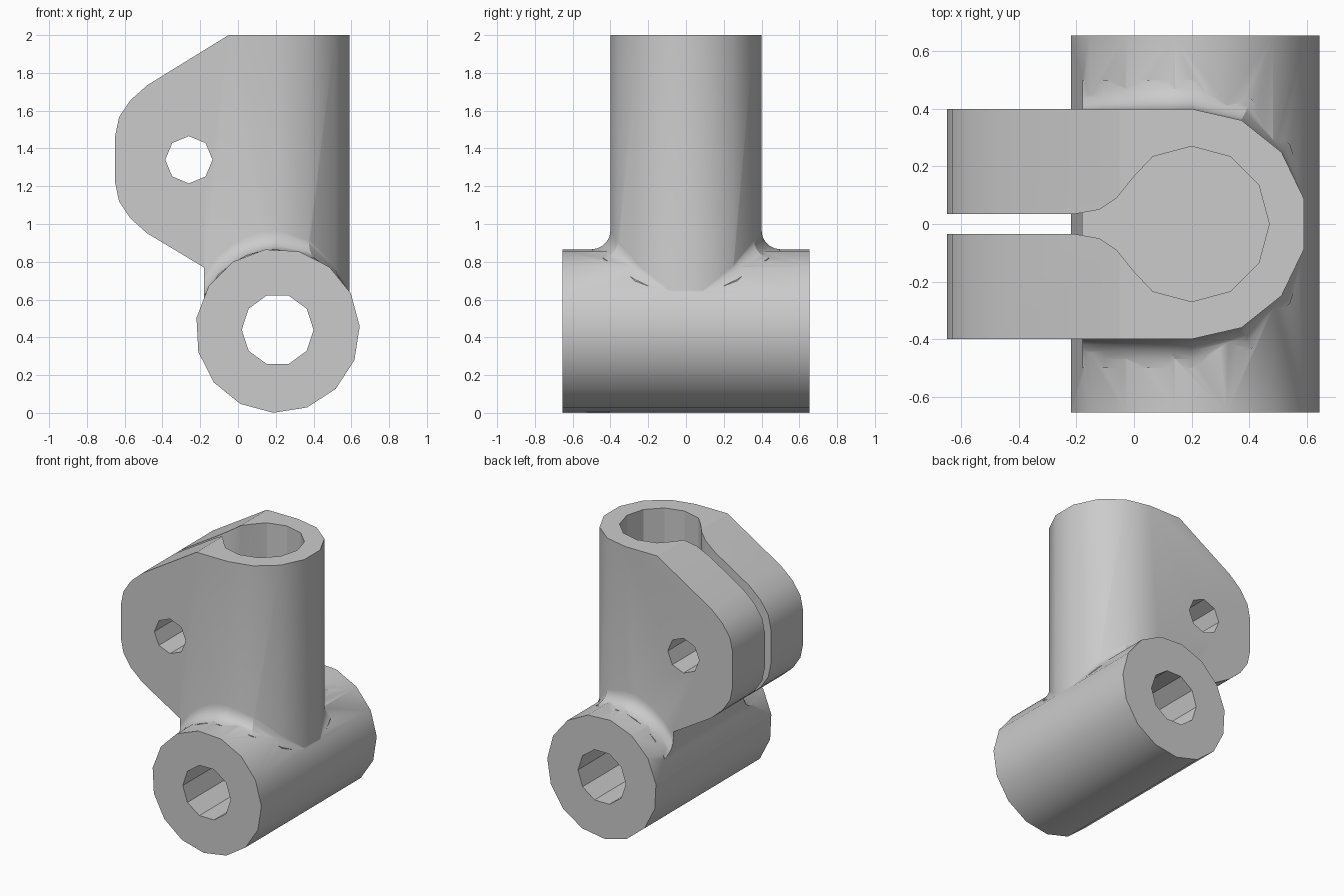
import bpy, bmesh
from math import sin, cos, pi, radians, sqrt

cube = bpy.data.objects.get("Cube")
if cube:
    bpy.data.objects.remove(cube, do_unlink=True)

steel = bpy.data.materials.new("plain_grey")
steel.use_nodes = True
steel.diffuse_color = (0.6, 0.6, 0.6, 1)
steel.node_tree.nodes["Principled BSDF"].inputs["Base Color"].default_value = (0.6, 0.6, 0.6, 1)

BX, BZ, BR = 0.21, 0.435, 0.435   # barrel axis and radius
UX, UR = 0.2, 0.4                 # upright axis and radius
FLOOR = 0.75                      # bottom of bore and slot


def finish(name, bm):
    bmesh.ops.recalc_face_normals(bm, faces=bm.faces)
    mesh = bpy.data.meshes.new(name)
    bm.to_mesh(mesh)
    bm.free()
    mesh.materials.append(steel)
    ob = bpy.data.objects.new(name, mesh)
    bpy.context.collection.objects.link(ob)
    return ob


def prism(name, pts, axis, lo, hi):
    """Extrude a 2D outline along y (points are x, z) or z (points are x, y)."""
    bm = bmesh.new()
    place = (lambda a, b, h: (a, h, b)) if axis == "y" else (lambda a, b, h: (a, b, h))
    rings = [[bm.verts.new(place(a, b, h)) for a, b in pts] for h in (lo, hi)]
    for ring in rings:
        bm.faces.new(ring)
    n = len(pts)
    for i in range(n):
        j = (i + 1) % n
        bm.faces.new((rings[0][i], rings[0][j], rings[1][j], rings[1][i]))
    return finish(name, bm)


def circle(cx, cy, r, n, start=0.0):
    return [(cx + r * cos(radians(start) + 2 * pi * i / n),
             cy + r * sin(radians(start) + 2 * pi * i / n)) for i in range(n)]


def combine(target, other, operation):
    mod = target.modifiers.new(operation.lower(), "BOOLEAN")
    mod.operation = operation
    mod.solver = "EXACT"
    mod.object = other
    bpy.context.view_layer.objects.active = target
    bpy.ops.object.modifier_apply(modifier=mod.name)
    bpy.data.objects.remove(other, do_unlink=True)


def barrel_top(x):
    d = min(abs(x - BX), BR - 0.01)
    return BZ + sqrt((BR - 0.004) ** 2 - d * d)


# Upright: rounded plan outline trimmed by the ear profile
arc = [(UX + UR * cos(pi / 2 - pi * i / 7), UR * sin(pi / 2 - pi * i / 7)) for i in range(8)]
bracket = prism("clamp_bracket", [(-0.65, 0.4)] + arc + [(-0.65, -0.4)], "z", 0.45, 2.0)
ear_low = [(-0.48, 0.95), (-0.57, 1.03), (-0.63, 1.12), (-0.655, 1.24)]
ear_high = [(x, 2.685 - z) for x, z in reversed(ear_low)]
profile = [(0.8, 0.4), (-0.18, 0.4), (-0.18, 0.77)] + ear_low + ear_high
profile += [(-0.05, 2.0), (-0.05, 2.1), (0.8, 2.1)]
combine(bracket, prism("ear_profile", profile, "y", -0.6, 0.6), "INTERSECT")

# Cross barrel
barrel = prism("barrel", circle(BX, BZ, BR, 15, -93), "y", -0.655, 0.655)
combine(bracket, barrel, "UNION")

# Concave fillet swept around the joint
path = [(-0.179 + 0.379 * i / 5, 0.4, 0, 1) for i in range(5)]
path += [(x, y, (x - UX) / UR, y / UR) for x, y in arc]
path += [(x, -y, 0, -1) for x, y, _, _ in reversed(path[:5])]
bm = bmesh.new()
sections = []
for x, y, nx, ny in path:
    r = 0.1 * max(0.1, 1 - max(nx, 0) ** 2)
    section = [(-0.03, barrel_top(x) - 0.05), (-0.03, barrel_top(x) + r)]
    for k in range(6):
        a = pi / 2 * k / 5
        o = r * (1 - cos(a))
        section.append((o, barrel_top(x + nx * o) + r * (1 - sin(a))))
    section.append((r, barrel_top(x + nx * r) - 0.05))
    sections.append([bm.verts.new((x + nx * o, y + ny * o, z)) for o, z in section])
for s, t in zip(sections, sections[1:]):
    for i in range(len(s)):
        j = (i + 1) % len(s)
        bm.faces.new((s[i], s[j], t[j], t[i]))
bm.faces.new(sections[0])
bm.faces.new(sections[-1])
combine(bracket, finish("joint_fillet", bm), "UNION")

# Keyhole bore with its clamping slot
half = [(UX + 0.27 * cos(pi * i / 6), 0.27 * sin(pi * i / 6)) for i in range(5)]
half += [(0.0, 0.165), (-0.06, 0.09), (-0.12, 0.05), (-0.21, 0.034), (-0.8, 0.034)]
keyhole = half + [(x, -y) for x, y in reversed(half[1:])]
combine(bracket, prism("bore_cutter", keyhole, "z", FLOOR, 2.2), "DIFFERENCE")

# Bolt hole through both ears and axle hole through the barrel
for name, pts in (("bolt_hole", circle(-0.26, 1.34, 0.125, 8)),
                  ("axle_hole", circle(BX, 0.44, 0.19, 10))):
    combine(bracket, prism(name, pts, "y", -0.9, 0.9), "DIFFERENCE")

bpy.ops.object.select_all(action="DESELECT")
bracket.select_set(True)
bpy.context.view_layer.objects.active = bracket
bpy.ops.object.shade_smooth_by_angle(angle=radians(28))
